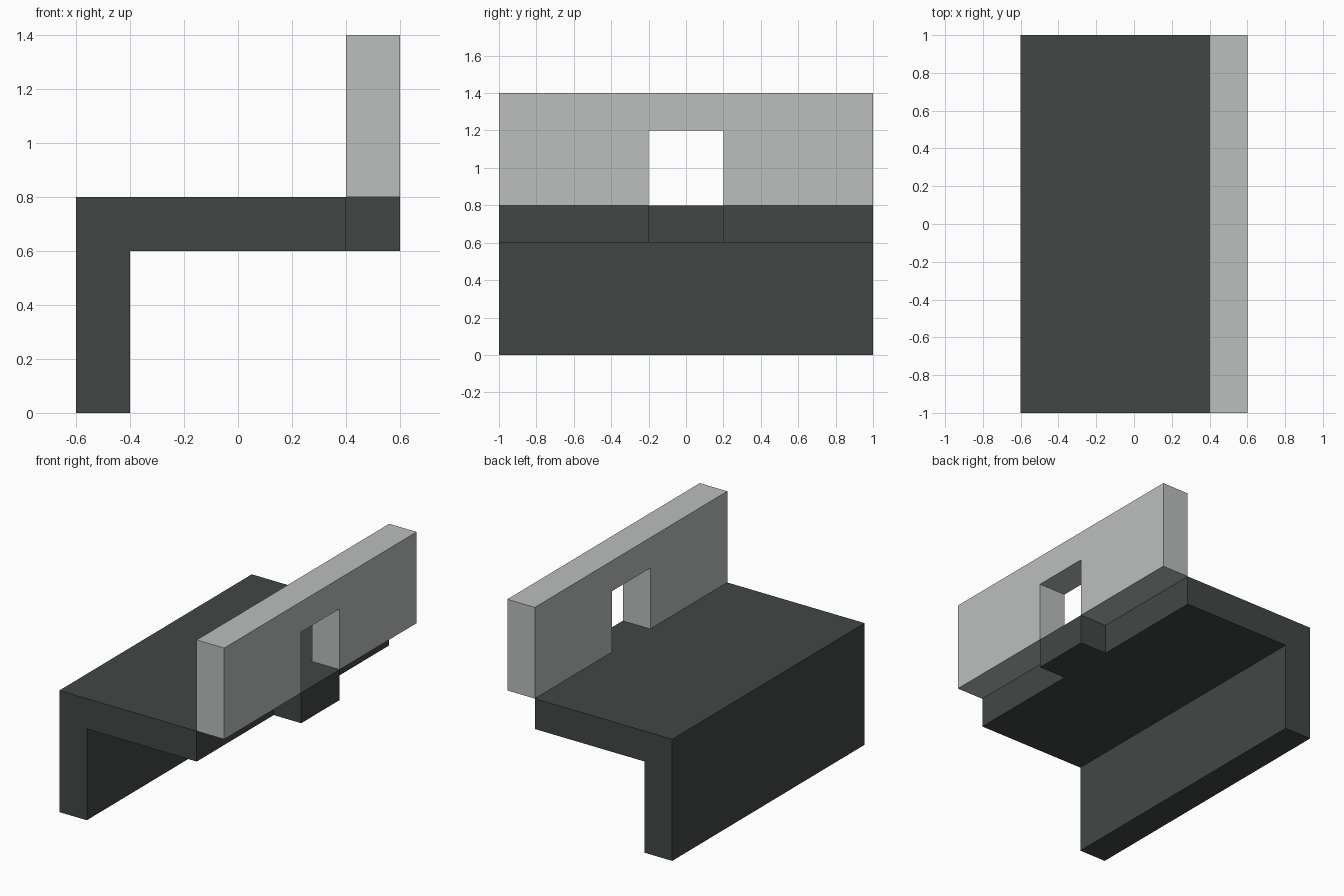
import bpy, bmesh
from mathutils import Vector

cube = bpy.data.objects.get("Cube")
if cube:
    bpy.data.objects.remove(cube, do_unlink=True)


def make_material(name, rgb):
    mat = bpy.data.materials.new(name)
    mat.use_nodes = True
    colour = (*rgb, 1.0)
    mat.diffuse_color = colour
    for node in mat.node_tree.nodes:
        if node.type == "BSDF_PRINCIPLED":
            node.inputs["Base Color"].default_value = colour
    return mat


def extruded(points, direction):
    """Solid made by sweeping a closed flat profile along a vector."""
    bm = bmesh.new()
    face = bm.faces.new([bm.verts.new(p) for p in points])
    result = bmesh.ops.extrude_face_region(bm, geom=[face], use_keep_orig=True)
    moved = [v for v in result["geom"] if isinstance(v, bmesh.types.BMVert)]
    bmesh.ops.translate(bm, verts=moved, vec=direction)
    bmesh.ops.recalc_face_normals(bm, faces=bm.faces[:])
    return bm


def finish(bm, name, mat):
    bmesh.ops.recalc_face_normals(bm, faces=bm.faces[:])
    mesh = bpy.data.meshes.new(name)
    bm.to_mesh(mesh)
    bm.free()
    mesh.materials.append(mat)
    obj = bpy.data.objects.new(name, mesh)
    bpy.context.collection.objects.link(obj)
    return obj


dark = make_material("dark slate", (0.053, 0.063, 0.060))
light = make_material("light grey", (0.50, 0.52, 0.51))

half_length, half_gap = 1.0, 0.2
outer, inner, thick = 0.6, 0.4, 0.2
deck_top, wall_top, door_top = 0.8, 1.4, 1.2

# Deck with its long side leg: an L profile swept along the length
profile = [(-outer, 0), (-inner, 0), (-inner, deck_top - thick),
           (inner, deck_top - thick), (inner, deck_top), (-outer, deck_top)]
bm = extruded([(x, -half_length, z) for x, z in profile],
              Vector((0, 2 * half_length, 0)))

# Tab: pull the middle of the deck edge outwards under the opening
for y in (-half_gap, half_gap):
    bmesh.ops.bisect_plane(bm, geom=bm.verts[:] + bm.edges[:] + bm.faces[:],
                           plane_co=(0, y, 0), plane_no=(0, 1, 0))
edge_face = [f for f in bm.faces if f.normal.x > 0.9
             and f.calc_center_median().x > 0.3
             and abs(f.calc_center_median().y) < half_gap]
result = bmesh.ops.extrude_face_region(bm, geom=edge_face)
moved = [v for v in result["geom"] if isinstance(v, bmesh.types.BMVert)]
bmesh.ops.translate(bm, verts=moved, vec=(outer - inner, 0, 0))
bmesh.ops.dissolve_limit(bm, angle_limit=0.01, verts=bm.verts[:], edges=bm.edges[:])
finish(bm, "deck_with_leg", dark)

# Upright wall with an opening at its foot: an arch profile swept across
half = [(half_length, wall_top), (half_length, deck_top),
        (half_gap, deck_top), (half_gap, door_top)]
outline = half + [(-y, z) for y, z in reversed(half)]
bm = extruded([(inner, y, z) for y, z in outline], Vector((outer - inner, 0, 0)))
finish(bm, "upright_wall", light)
